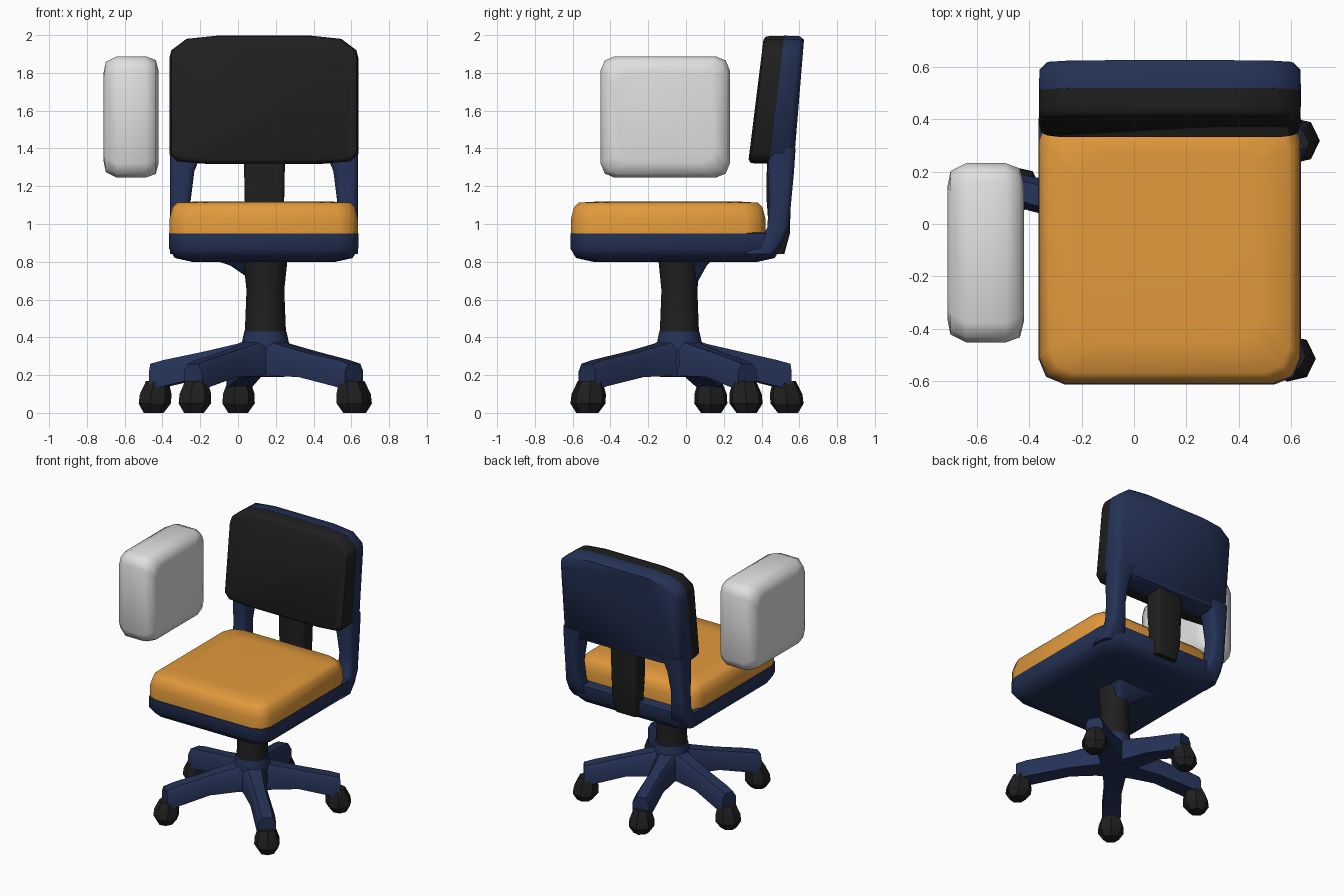
import bpy, bmesh, math
from mathutils import Vector

if "Cube" in bpy.data.objects:
    bpy.data.objects.remove(bpy.data.objects["Cube"])

CX, CY = 0.14, -0.035        # column axis


def material(name, rgb):
    m = bpy.data.materials.new(name)
    m.diffuse_color = (*rgb, 1)
    m.use_nodes = True
    m.node_tree.nodes["Principled BSDF"].inputs["Base Color"].default_value = m.diffuse_color
    return m


NAVY = material("navy blue", (0.018, 0.032, 0.095))
BLACK = material("soft black", (0.014, 0.014, 0.014))
ORANGE = material("orange", (0.76, 0.32, 0.045))
WHITE = material("off white", (0.74, 0.74, 0.74))


def loft(name, rings, mat, angle=50):
    """Skin a list of equal-length point rings and cap both ends."""
    bm = bmesh.new()
    vr = [[bm.verts.new(p) for p in r] for r in rings]
    n = len(vr[0])
    for a, b in zip(vr, vr[1:]):
        for i in range(n):
            j = (i + 1) % n
            bm.faces.new((a[i], a[j], b[j], b[i]))
    bm.faces.new(vr[0])
    bm.faces.new(vr[-1])
    bmesh.ops.recalc_face_normals(bm, faces=bm.faces)
    me = bpy.data.meshes.new(name)
    bm.to_mesh(me)
    bm.free()
    me.materials.append(mat)
    me.shade_smooth()
    me.set_sharp_from_angle(angle=math.radians(angle))
    ob = bpy.data.objects.new(name, me)
    bpy.context.collection.objects.link(ob)
    return ob


def rrect(u0, u1, v0, v1, r):
    """Rectangle with rounded corners as 2D points."""
    pts = []
    for k, (u, v) in enumerate(((u1 - r, v1 - r), (u0 + r, v1 - r), (u0 + r, v0 + r), (u1 - r, v0 + r))):
        for a in (0, 45, 90):
            t = math.radians(k * 90 + a)
            pts.append((u + r * math.cos(t), v + r * math.sin(t)))
    return pts


def circle(x, y, z, r, n):
    return [(x + r * math.cos(math.tau * i / n), y + r * math.sin(math.tau * i / n), z) for i in range(n)]


def slab(name, mat, box, levels, r):
    """Horizontal rounded slab; levels are (z, inset)."""
    x0, x1, y0, y1 = box
    return loft(name, [[(x, y, z) for x, y in rrect(x0 + i, x1 - i, y0 + i, y1 - i, r)]
                       for z, i in levels], mat)


# Seat pan and cushion
slab("seat_pan", NAVY, (-0.365, 0.637, -0.612, 0.50),
     [(0.80, 0.12), (0.82, 0.03), (0.87, 0.0), (0.95, 0.0), (0.955, 0.02)], 0.10)
slab("seat_cushion", ORANGE, (-0.362, 0.634, -0.608, 0.42),
     [(0.93, 0.0), (1.03, 0.0), (1.09, 0.015), (1.113, 0.04), (1.12, 0.16)], 0.10)

# Backrest: outline in x/z, leaning backwards
half = [(0.30, 1.318), (0.46, 1.33), (0.50, 1.37), (0.50, 1.88), (0.49, 1.92), (0.41, 1.98), (0.25, 1.997)]
outline = half + [(-x, z) for x, z in reversed(half)]


def back_ring(y_low, y_high, s):
    ring = []
    for x, z in outline:
        t = (z - 1.35) / 0.65
        ring.append((0.137 + x * s, y_low + (y_high - y_low) * t, 1.66 + (z - 1.66) * s))
    return ring


loft("back_pad", [back_ring(0.335, 0.41, 0.93), back_ring(0.345, 0.42, 0.98),
                  back_ring(0.375, 0.445, 0.997), back_ring(0.45, 0.525, 0.997)], BLACK)
loft("back_shell", [back_ring(0.445, 0.52, 1.0), back_ring(0.54, 0.60, 0.995),
                    back_ring(0.575, 0.625, 0.94)], NAVY)

# Side uprights joining pan and backrest: (z, front y, rear y, width)
path = [(0.84, 0.30, 0.46, 0.16), (0.90, 0.38, 0.51, 0.14), (0.98, 0.43, 0.545, 0.12),
        (1.12, 0.44, 0.557, 0.11), (1.28, 0.432, 0.572, 0.13), (1.40, 0.44, 0.58, 0.18)]
for side, sx in (("left", -1), ("right", 1)):
    rings = []
    for z, y0, y1, w in path:
        rings.append([(0.137 + sx * u, y, z) for u, y in rrect(0.498 - w, 0.498, y0, y1, 0.03)])
    loft(side + "_back_upright", rings, NAVY)

# Central back support
loft("back_support", [[(x, y, z) for x, y in rrect(CX - w, CX + w, y0, y1, 0.02)]
                      for z, w, y0, y1 in ((0.84, 0.09, 0.44, 0.52), (0.95, 0.10, 0.44, 0.55),
                                           (1.15, 0.105, 0.425, 0.555), (1.40, 0.11, 0.43, 0.56))], BLACK)

# Gas column and the bracket beneath the seat
loft("column", [circle(CX + 0.005, CY, z, r, 10) for z, r in ((0.38, 0.115), (0.45, 0.108), (0.65, 0.10), (0.82, 0.118))], BLACK)
loft("seat_bracket", [[(x, y, z) for x, y in rrect(*b, 0.02)]
                      for z, b in ((0.82, (-0.16, 0.26, -0.08, 0.15)), (0.78, (-0.04, 0.22, -0.05, 0.11)),
                                   (0.69, (0.09, 0.19, 0.0, 0.06)))], NAVY)

# Five-legged base with casters
loft("base_hub", [circle(CX + 0.005, CY, z, r, 10) for z, r in ((0.19, 0.10), (0.25, 0.13), (0.37, 0.125), (0.43, 0.112))], NAVY)
tips = [(0.615, 0.315), (0.0, 0.53), (-0.44, 0.13), (-0.23, -0.52), (0.60, -0.51)]
for k, (tx, ty) in enumerate(tips):
    d = Vector((tx - CX, ty - CY, 0))
    L = d.length
    d.normalize()
    p = Vector((-d.y, d.x, 0))
    rings = []
    for s, zt, zb, w in ((0.03, 0.40, 0.19, 0.09), (0.14, 0.365, 0.195, 0.075), (0.32, 0.325, 0.19, 0.06),
                         (L - 0.06, 0.28, 0.14, 0.065), (L + 0.015, 0.26, 0.12, 0.06)):
        c = Vector((CX, CY, 0)) + d * s
        prof = [(-w, zb), (w, zb), (w, zt - 0.04), (w * 0.6, zt), (-w * 0.6, zt), (-w, zt - 0.04)]
        rings.append([c + p * u + Vector((0, 0, z)) for u, z in prof])
    loft(f"base_leg_{k + 1}", rings, NAVY, 40)
    rings = []
    for z, r, o in ((0.0, 0.055, 0.01), (0.05, 0.09, 0.005), (0.10, 0.088, 0.0), (0.17, 0.062, -0.01)):
        rings.append(circle(tx + d.x * o, ty + d.y * o, z, r, 7))
    loft(f"caster_{k + 1}", rings, BLACK, 30)

# Separate white floating cushion beside the backrest
rings = []
for x, i in ((-0.712, 0.09), (-0.70, 0.03), (-0.64, 0.0), (-0.49, 0.0), (-0.435, 0.02), (-0.42, 0.08)):
    rings.append([(x, y, z) for y, z in rrect(-0.452 + i, 0.232 - i, 1.245 + i, 1.888 - i, 0.075)])
loft("white_side_block", rings, WHITE, 60)
